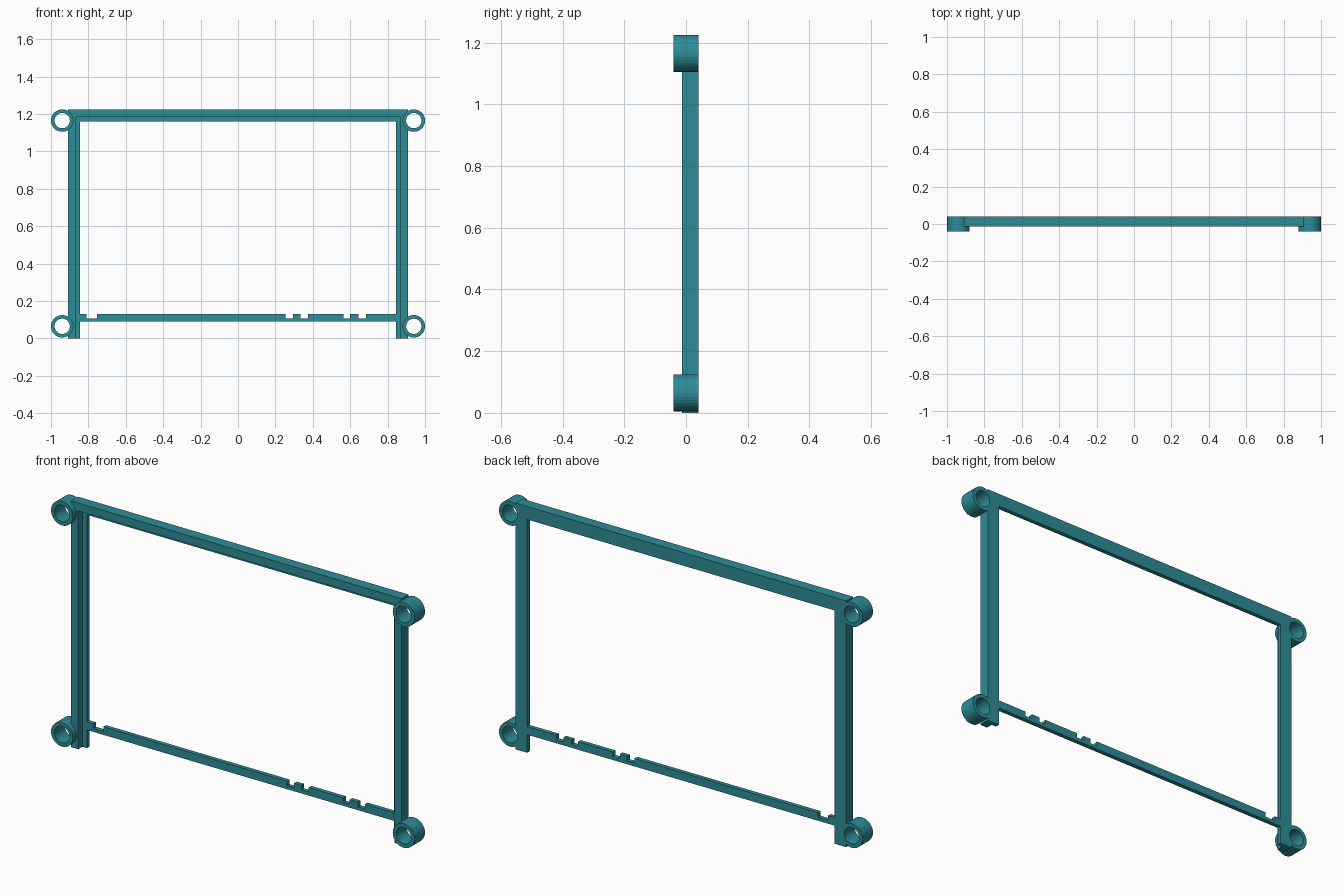
import bpy
import bmesh
import math

cube = bpy.data.objects.get("Cube")
if cube:
    bpy.data.objects.remove(cube, do_unlink=True)

teal = bpy.data.materials.new("teal_plastic")
teal.use_nodes = True
colour = (0.027, 0.262, 0.305, 1)
teal.diffuse_color = colour
teal.node_tree.nodes["Principled BSDF"].inputs["Base Color"].default_value = colour

FRONT, STEP, BACK = -0.013, 0.02, 0.041
RING_X, RING_ZS = 0.94, (0.065, 1.165)
OUTER_R, HOLE_R, SIDES = 0.06, 0.041, 32


def finish(bm, name):
    bmesh.ops.recalc_face_normals(bm, faces=bm.faces)
    mesh = bpy.data.meshes.new(name)
    bm.to_mesh(mesh)
    bm.free()
    mesh.materials.append(teal)
    obj = bpy.data.objects.new(name, mesh)
    bpy.context.collection.objects.link(obj)
    return obj


def extrude_outline(name, outline, y0, y1):
    """Solid from an x-z outline, running from y0 to y1."""
    bm = bmesh.new()
    face = bm.faces.new([bm.verts.new((x, y0, z)) for x, z in outline])
    moved = bmesh.ops.extrude_face_region(bm, geom=[face])["geom"]
    verts = [v for v in moved if isinstance(v, bmesh.types.BMVert)]
    bmesh.ops.translate(bm, verts=verts, vec=(0, y1 - y0, 0))
    return finish(bm, name)


def arch(x_out, z_out, x_in, z_in):
    """Outline of an arch with open bottom."""
    half = [(x_out, z_out), (x_out, 0), (x_in, 0), (x_in, z_in)]
    return half + [(-x, z) for x, z in reversed(half)]


def circle(x, z, r):
    steps = [2 * math.pi * i / SIDES for i in range(SIDES)]
    return [(x + r * math.cos(a), z + r * math.sin(a)) for a in steps]


def ring(name, x, z):
    """Open tube with flat annular ends."""
    bm = bmesh.new()
    loops = [[bm.verts.new((px, y, pz)) for px, pz in circle(x, z, r)]
             for r, y in ((OUTER_R, -BACK), (OUTER_R, BACK),
                          (HOLE_R, BACK), (HOLE_R, -BACK))]
    for k in range(4):
        a, b = loops[k], loops[(k + 1) % 4]
        for i in range(SIDES):
            j = (i + 1) % SIDES
            bm.faces.new((a[i], a[j], b[j], b[i]))
    return finish(bm, name)


# Arched frame: deep outer wall and thin rear lip
wall = extrude_outline("outer_wall", arch(0.91, 1.225, 0.87, 1.185), FRONT, BACK)
extrude_outline("rear_lip", arch(0.87, 1.185, 0.845, 1.16), STEP, BACK)

# Bottom rail with notches in its top edge
notches = [(-0.81, -0.755), (0.255, 0.295), (0.335, 0.375),
           (0.565, 0.6), (0.645, 0.685)]
top, floor = 0.13, 0.107
rail = [(0.845, 0.09), (-0.845, 0.09), (-0.845, top)]
for x0, x1 in notches:
    rail += [(x0, top), (x0, floor), (x1, floor), (x1, top)]
rail.append((0.845, top))
extrude_outline("bottom_rail", rail, STEP, BACK)

# Corner rings, with their holes cleared through the wall
for side, sx in (("left", 1), ("right", -1)):
    for level, z in zip(("lower", "upper"), RING_ZS):
        ring(f"{level}_{side}_ring", sx * RING_X, z)
        cutter = extrude_outline(f"{level}_{side}_hole_cutter",
                                 circle(sx * RING_X, z, HOLE_R), -0.1, 0.1)
        cutter.hide_render = True
        cutter.hide_set(True)
        mod = wall.modifiers.new("ring_hole", "BOOLEAN")
        mod.operation = "DIFFERENCE"
        mod.solver = "EXACT"
        mod.object = cutter
